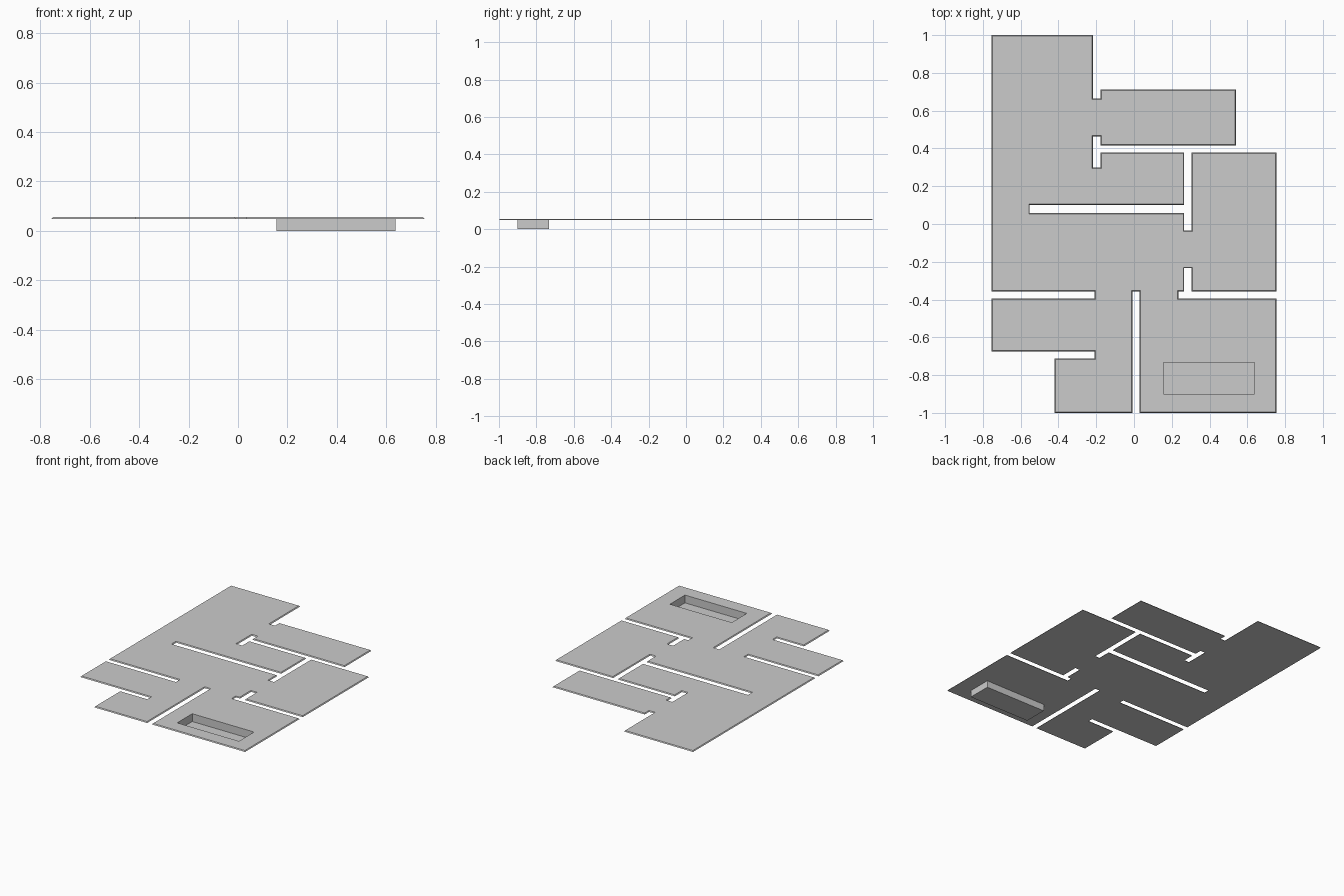
import bpy, bmesh
from mathutils import Vector

if "Cube" in bpy.data.objects:
    bpy.data.objects.remove(bpy.data.objects["Cube"])

# Floor plan outline, clockwise from the back left corner
OUTLINE = [
    (-.755, 1), (-.217, 1), (-.217, .665), (-.178, .665), (-.178, .713),
    (.54, .713), (.54, .415), (-.178, .415), (-.178, .464), (-.217, .464),
    (-.217, .299), (-.178, .299), (-.178, .378), (.266, .378), (.266, .1),
    (-.552, .1), (-.552, .059), (.266, .059), (.266, -.035), (.304, -.035),
    (.304, .378), (.755, .378), (.755, -.358), (.304, -.358), (.304, -.234),
    (.266, -.234), (.266, -.358), (.235, -.358), (.235, -.395), (.755, -.395),
    (.755, -1), (.03, -1), (.03, -.358), (-.008, -.358), (-.008, -1),
    (-.42, -1), (-.42, -.713), (-.209, -.713), (-.209, -.676), (-.755, -.676),
    (-.755, -.395), (-.209, -.395), (-.209, -.358), (-.755, -.358)]
BASIN = [(.156, -.9), (.156, -.732), (.638, -.732), (.638, -.9)]
Z_BOTTOM, Z_TOP, RIM = .048, .055, .005


def inset(points, d):
    """Move every right-angled corner inward by d (clockwise outline)."""
    pts = [Vector(p) for p in points]
    out = []
    for i, p in enumerate(pts):
        a = (p - pts[i - 1]).normalized()
        b = (pts[(i + 1) % len(pts)] - p).normalized()
        out.append(p + d * (Vector((a.y, -a.x)) + Vector((b.y, -b.x))))
    return out


def loop(bm, points, z):
    verts = [bm.verts.new((p[0], p[1], z)) for p in points]
    edges = [bm.edges.new((verts[i - 1], v)) for i, v in enumerate(verts)]
    return verts, edges


def bridge(bm, low, high):
    for i in range(len(low)):
        bm.faces.new((low[i - 1], low[i], high[i], high[i - 1]))


def finish(bm, name):
    mesh = bpy.data.meshes.new(name)
    bm.to_mesh(mesh)
    bm.free()
    obj = bpy.data.objects.new(name, mesh)
    bpy.context.collection.objects.link(obj)
    return obj


# Floor slab with sloped rim and an opening for the basin
bm = bmesh.new()
low, low_edges = loop(bm, OUTLINE, Z_BOTTOM)
high, high_edges = loop(bm, inset(OUTLINE, RIM), Z_TOP)
hole_low, hole_low_edges = loop(bm, BASIN, Z_BOTTOM)
hole_high, hole_high_edges = loop(bm, BASIN, Z_TOP)
for edges, z in ((low_edges + hole_low_edges, -1), (high_edges + hole_high_edges, 1)):
    bmesh.ops.triangle_fill(bm, use_beauty=True, edges=edges, normal=(0, 0, z))
bridge(bm, low, high)
bridge(bm, hole_low, hole_high)
bmesh.ops.recalc_face_normals(bm, faces=bm.faces)
finish(bm, "floor_slab")

# Sunken basin: thin walls and floor, open at the top
bm = bmesh.new()
floor, _ = loop(bm, BASIN, 0)
top, _ = loop(bm, BASIN, Z_BOTTOM)
bridge(bm, floor, top)
bm.faces.new(floor[::-1])
finish(bm, "sunken_basin")
